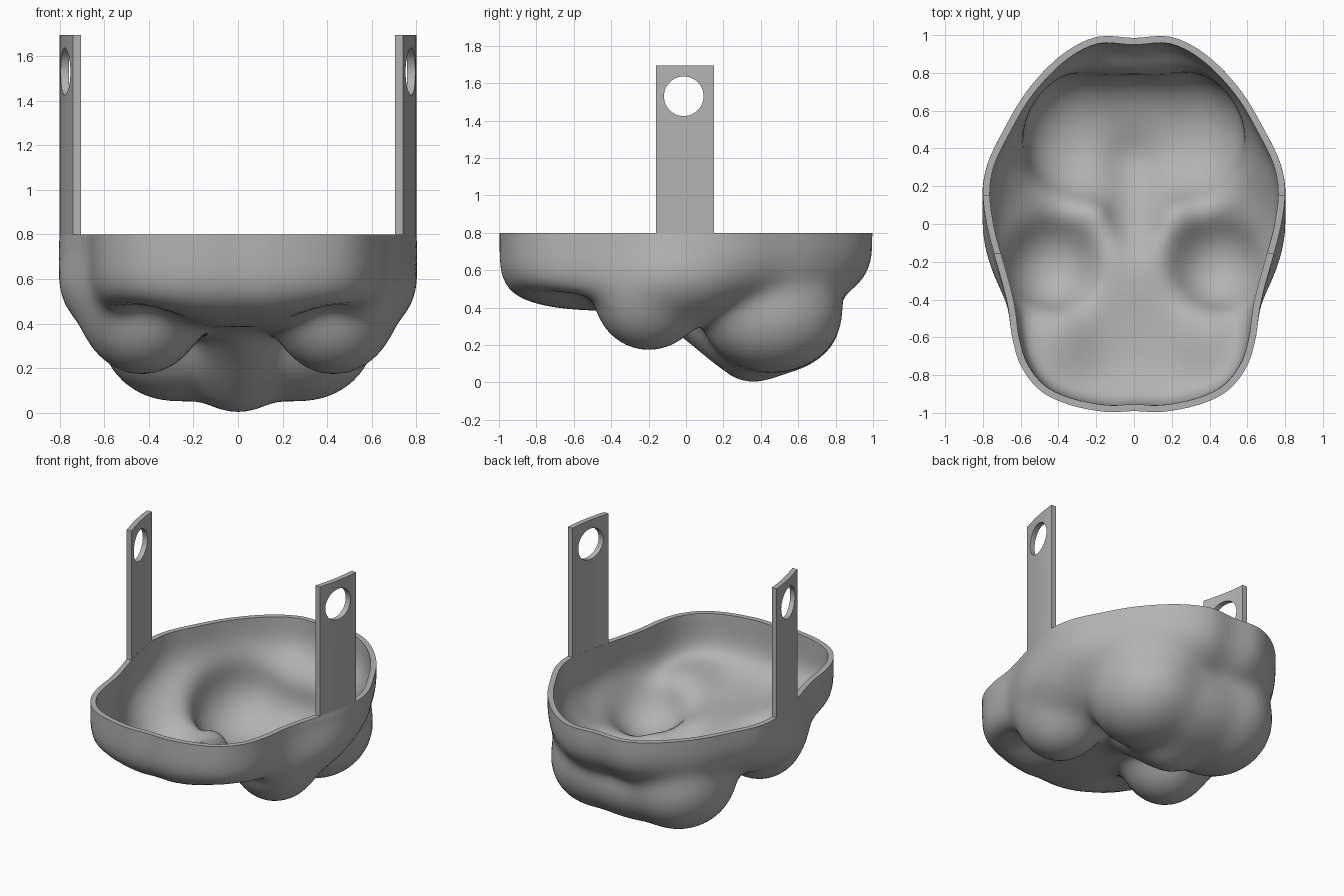
import bpy, bmesh, math
from mathutils import Vector

cube = bpy.data.objects.get("Cube")
if cube:
    bpy.data.objects.remove(cube, do_unlink=True)

RIM_Z, WALL, DEPTH = 0.8, 0.036, 0.42
SEGMENTS, RINGS = 128, 52

grey = bpy.data.materials.new("plain grey")
grey.use_nodes = True
grey.diffuse_color = (0.45, 0.45, 0.45, 1)
grey.node_tree.nodes["Principled BSDF"].inputs["Base Color"].default_value = (0.45, 0.45, 0.45, 1)

# Half outline of the rim, from front to back
HALF_RIM = [(0, -.99), (.15, -.995), (.35, -.955), (.5, -.88), (.6, -.75), (.645, -.6),
            (.665, -.45), (.695, -.32), (.74, -.16), (.78, 0), (.8, .17), (.775, .32),
            (.7, .48), (.57, .7), (.39, .89), (.2, .99), (0, .985)]


def smooth_path(points, steps=8):
    """Catmull-Rom curve through the half outline, mirrored at its ends."""
    pts = [Vector(p) for p in points]
    flip = lambda p: Vector((-p.x, p.y))
    pts = [flip(pts[1])] + pts + [flip(pts[-2])]
    out = []
    for a, b, c, d in zip(pts, pts[1:], pts[2:], pts[3:]):
        for i in range(steps):
            t = i / steps
            out.append(0.5 * (2 * b + (c - a) * t + (2 * a - 5 * b + 4 * c - d) * t * t
                              + (3 * b - a - 3 * c + d) * t ** 3))
    return out + [pts[-2]]


RIM = [(math.atan2(p.x, -p.y), p.length) for p in smooth_path(HALF_RIM)]


def rim_radius(x, y):
    a = math.atan2(abs(x), -y)
    for (a0, r0), (a1, r1) in zip(RIM, RIM[1:]):
        if a <= a1:
            return r0 + (r1 - r0) * (a - a0) / (a1 - a0)
    return RIM[-1][1]


def bowl(p, radius):
    """Main basin, boxier at the front, with two shallow hollows beneath."""
    hollow = math.exp(-((abs(p.x) - .4) / .17) ** 2 - ((p.y + .6) / .24) ** 2)
    depth = DEPTH - 0.08 * hollow
    n = 3.3 + 1.2 * max(0, min(1, -2 * p.y))
    r = math.hypot(p.x, p.y) / radius
    return ((r ** n + (abs(RIM_Z - p.z) / depth) ** n) ** (1 / n) - 1) * 0.4


def lobe(p, centre, radii):
    q = [(abs(p.x) - centre[0]) / radii[0], (p.y - centre[1]) / radii[1], (p.z - centre[2]) / radii[2]]
    return (math.hypot(*q) - 1) * min(radii)


def slope(p):
    """Tapered tube running down the middle to the lowest point."""
    a, b = Vector((0, -.2, .57)), Vector((0, .35, .212))
    t = max(0, min(1, (p - a).dot(b - a) / (b - a).length_squared))
    return (p - a.lerp(b, t)).length - (.15 + .05 * t)


def body(p, radius):
    k = 30
    parts = (bowl(p, radius),
             lobe(p, (.43, -.2, .46), (.27, .285, .285)),     # side pouches
             lobe(p, (.45, -.03, .56), (.32, .35, .235)),     # their upper shoulders
             lobe(p, (.30, .46, .37), (.315, .365, .31)),     # rear pouches
             lobe(p, (0, .46, .33), (.42, .36, .28)),         # bridge between them
             slope(p))
    low = min(parts)
    return low - math.log(sum(math.exp(-k * (f - low)) for f in parts)) / k


def cast(direction, radius):
    """Farthest point of the body along a ray from the rim centre."""
    origin = Vector((0, 0, RIM_Z))
    r = 1.2
    while r > 0.1 and body(origin + direction * r, radius) > 0:
        r -= 0.03
    lo, hi = r, r + 0.03
    for _ in range(7):
        mid = (lo + hi) / 2
        if body(origin + direction * mid, radius) > 0:
            hi = mid
        else:
            lo = mid
    return origin + direction * lo


def finish(bm, name):
    bmesh.ops.recalc_face_normals(bm, faces=bm.faces)
    mesh = bpy.data.meshes.new(name)
    bm.to_mesh(mesh)
    bm.free()
    mesh.materials.append(grey)
    obj = bpy.data.objects.new(name, mesh)
    bpy.context.collection.objects.link(obj)
    return obj


def select(obj):
    bpy.ops.object.select_all(action='DESELECT')
    obj.select_set(True)
    bpy.context.view_layer.objects.active = obj


# Lobed bowl: rings of ray hits from the rim to the pole, with an inner wall
bm = bmesh.new()
rings = []
for j in range(RINGS):
    tilt = math.pi / 2 * j / RINGS
    ring = []
    for i in range(SEGMENTS):
        a = math.tau * i / SEGMENTS
        x, y = math.sin(a), -math.cos(a)
        radius = rim_radius(x, y)
        d = Vector((x * math.cos(tilt), y * math.cos(tilt), -math.sin(tilt)))
        p = cast(d, radius) if j else Vector((x * radius, y * radius, RIM_Z))
        ring.append(bm.verts.new(p))
    rings.append(ring)
pole = bm.verts.new(cast(Vector((0, 0, -1)), 1))
for upper, lower in zip(rings, rings[1:]):
    for i in range(SEGMENTS):
        k = (i + 1) % SEGMENTS
        bm.faces.new((upper[i], lower[i], lower[k], upper[k]))
for i in range(SEGMENTS):
    bm.faces.new((rings[-1][i], pole, rings[-1][(i + 1) % SEGMENTS]))
bmesh.ops.recalc_face_normals(bm, faces=bm.faces)
bm.normal_update()
if pole.normal.z > 0:
    bmesh.ops.reverse_faces(bm, faces=bm.faces)
    bm.normal_update()

inner = {}
for v in list(bm.verts):
    n = v.normal.copy()
    if v in rings[0]:
        n.z = 0
        n.normalize()
    inner[v] = bm.verts.new(v.co - n * WALL)
for f in list(bm.faces):
    bm.faces.new([inner[v] for v in reversed(f.verts)])
inner_rim = {inner[v] for v in rings[0]}
soft = [v for v in inner.values() if v not in inner_rim]
for _ in range(2):                     # relax the inner creases
    bmesh.ops.smooth_vert(bm, verts=soft, factor=0.5, use_axis_x=True, use_axis_y=True, use_axis_z=True)
for i in range(SEGMENTS):
    a, b = rings[0][i], rings[0][(i + 1) % SEGMENTS]
    bm.faces.new((a, b, inner[b], inner[a]))
shell = finish(bm, "lobed_bowl")
select(shell)
bpy.ops.object.shade_smooth_by_angle(angle=math.radians(50))


# Hanging straps: curved plates rising from the rim, each with a round hole
def strap(name, side):
    bm = bmesh.new()
    outer, inside = [], []
    for i in range(9):
        y = -.16 + .31 * i / 8
        x = .775
        for _ in range(6):             # find the rim at this depth
            x = math.sqrt(max(rim_radius(x, y) ** 2 - y * y, 0))
        outer.append(bm.verts.new((side * x, y, RIM_Z)))
        inside.append(bm.verts.new((side * (x - WALL), y, RIM_Z)))
    base = bm.faces.new(outer + inside[::-1])
    grown = bmesh.ops.extrude_face_region(bm, geom=[base])["geom"]
    top = [g for g in grown if isinstance(g, bmesh.types.BMVert)]
    bmesh.ops.translate(bm, verts=top, vec=(0, 0, 0.895))
    obj = finish(bm, name)

    bpy.ops.mesh.primitive_cylinder_add(vertices=48, radius=.106, depth=.4,
                                        location=(side * .77, -.012, 1.53),
                                        rotation=(0, math.pi / 2, 0))
    cutter = bpy.context.object
    cutter.hide_render = True
    cut = obj.modifiers.new("hole", 'BOOLEAN')
    cut.operation, cut.solver, cut.object = 'DIFFERENCE', 'EXACT', cutter
    select(obj)
    bpy.ops.object.modifier_apply(modifier=cut.name)
    bpy.data.objects.remove(cutter, do_unlink=True)
    select(obj)
    bpy.ops.object.shade_smooth_by_angle(angle=math.radians(30))


strap("left_strap", 1)
strap("right_strap", -1)
